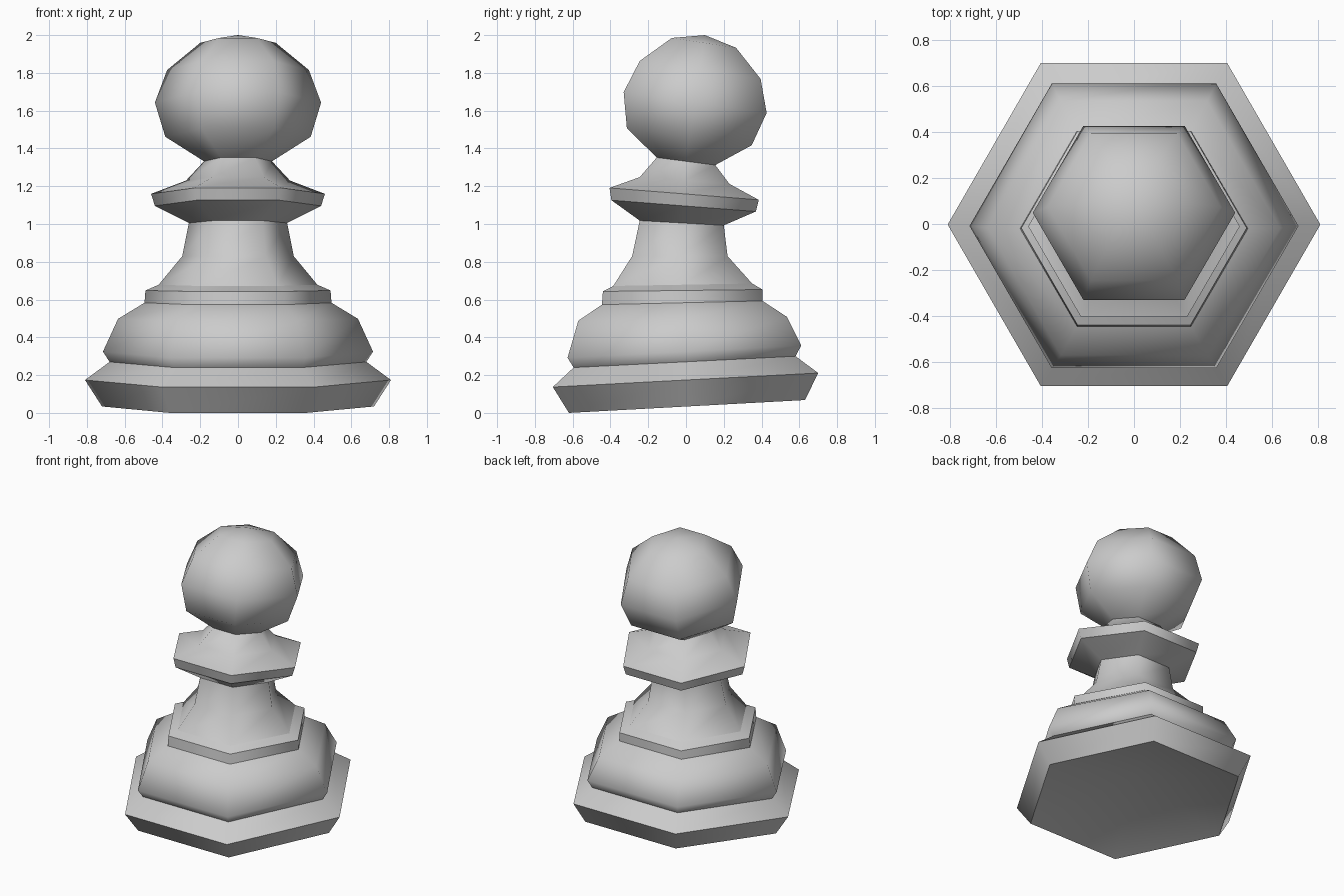
import bpy
import bmesh
from math import cos, sin, pi

cube = bpy.data.objects.get("Cube")
if cube:
    bpy.data.objects.remove(cube, do_unlink=True)

grey = bpy.data.materials.new("light grey")
grey.use_nodes = True
grey.diffuse_color = (0.6, 0.6, 0.6, 1)
grey.node_tree.nodes["Principled BSDF"].inputs["Base Color"].default_value = (0.6, 0.6, 0.6, 1)


def hex_ring(bm, front_y, front_z, back_y, back_z, radius):
    """Six-sided ring leaning between its front and back flats."""
    verts = []
    for i in range(6):
        a = i * pi / 3
        t = 0.5 + sin(a) / (2 * sin(pi / 3))
        verts.append(bm.verts.new((radius * cos(a),
                                   front_y + (back_y - front_y) * t,
                                   front_z + (back_z - front_z) * t)))
    return verts


def fan(bm, loop, tip):
    """Close a ring with six triangles meeting at a point."""
    point = bm.verts.new(tip)
    for a, b in zip(loop, loop[1:] + loop[:1]):
        bm.faces.new((a, b, point))


def tier(name, rings, sharp=(), hollow=None, apex=None):
    """Loft leaning hexagons; rings listed in sharp keep a hard edge."""
    bm = bmesh.new()
    loops = [hex_ring(bm, *r) for r in rings]
    for low, high in zip(loops, loops[1:]):
        for i in range(6):
            j = (i + 1) % 6
            bm.faces.new((low[i], low[j], high[j], high[i]))
    if hollow:
        fan(bm, loops[0][::-1], hollow)
    if apex:
        fan(bm, loops[-1], apex)
    for f in bm.faces:
        f.smooth = True
    for k in sharp:
        for i in range(6):
            bm.edges.get((loops[k][i], loops[k][(i + 1) % 6])).smooth = False
    mesh = bpy.data.meshes.new(name)
    bm.to_mesh(mesh)
    bm.free()
    mesh.materials.append(grey)
    obj = bpy.data.objects.new(name, mesh)
    bpy.context.collection.objects.link(obj)


# Rings shared by neighbouring tiers
foot_top = (-0.595, 0.24, 0.58, 0.30, 0.68)
body_top = (-0.445, 0.573, 0.405, 0.593, 0.495)
step_top = (-0.385, 0.672, 0.35, 0.685, 0.42)
stem_top = (-0.245, 1.018, 0.20, 0.993, 0.26)
neck_top = (-0.155, 1.352, 0.155, 1.312, 0.18)

# Wide foot with a chamfered rim and a shallow hollow underneath
tier("foot", [(-0.62, 0.0, 0.63, 0.068, 0.72),
              (-0.705, 0.137, 0.70, 0.211, 0.81), foot_top],
     sharp=(0, 1), hollow=(0, 0, 0.22))
# Bulging body
tier("body", [foot_top, (-0.627, 0.292, 0.61, 0.357, 0.715),
              (-0.57, 0.488, 0.535, 0.508, 0.635), body_top])
# Thin step above the body
tier("step", [body_top, (-0.44, 0.643, 0.405, 0.653, 0.49), step_top], sharp=(1,))
# Flared stem
tier("stem", [step_top, (-0.285, 0.83, 0.22, 0.83, 0.295), stem_top])
# Collar and neck
tier("collar", [stem_top, (-0.395, 1.126, 0.37, 1.066, 0.44),
                (-0.405, 1.191, 0.385, 1.128, 0.46),
                (-0.245, 1.248, 0.23, 1.212, 0.275), neck_top], sharp=(1, 2))
# Leaning ball head
tier("head", [neck_top, (-0.313, 1.507, 0.348, 1.417, 0.385),
              (-0.33, 1.698, 0.427, 1.588, 0.44),
              (-0.245, 1.863, 0.395, 1.768, 0.375),
              (-0.075, 1.985, 0.265, 1.933, 0.20)], apex=(0, 0.10, 2.0))
